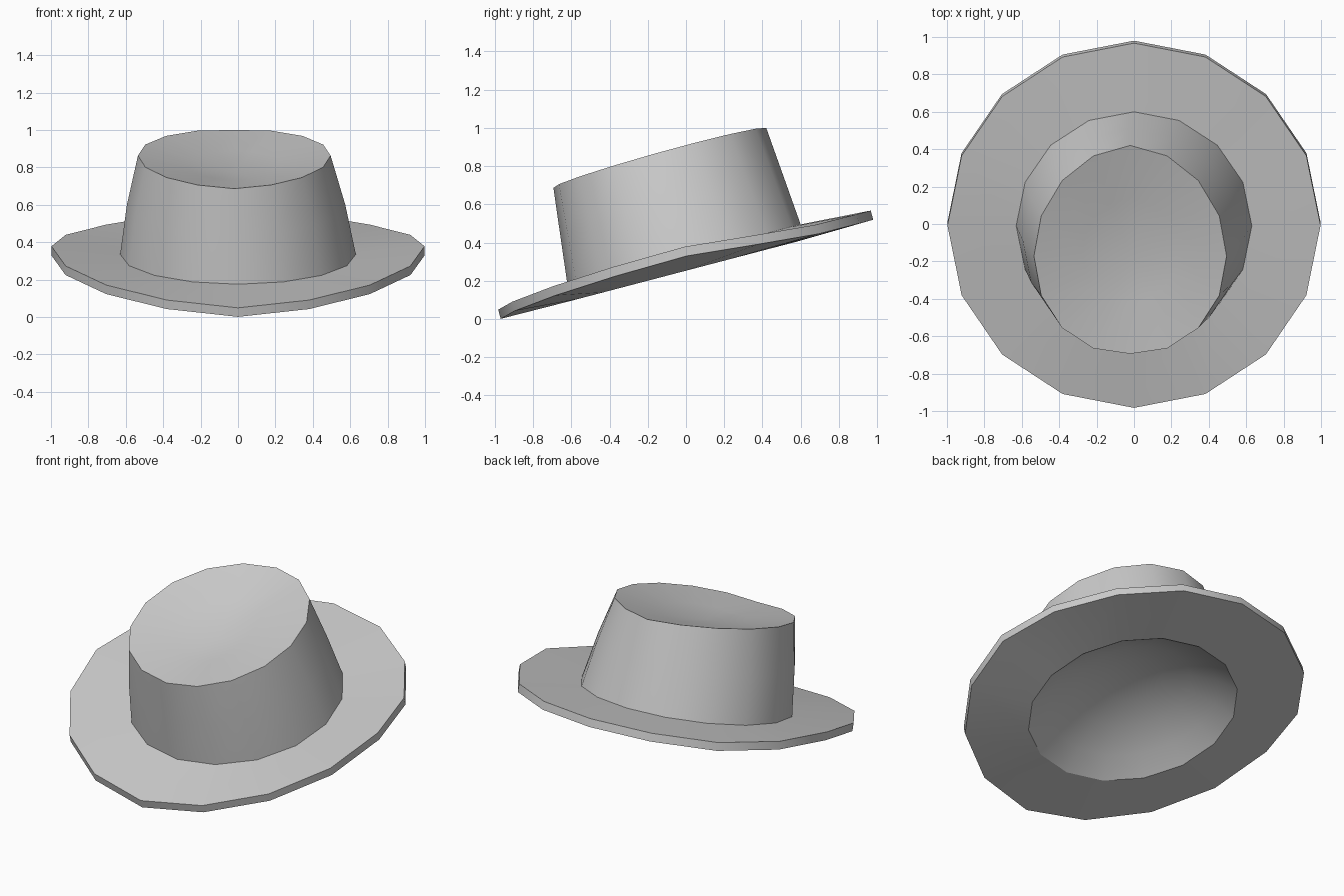
import bpy, bmesh
from math import cos, sin, pi, radians

cube = bpy.data.objects.get("Cube")
if cube:
    bpy.data.objects.remove(cube, do_unlink=True)

SIDES = 16
ANGLES = [2 * pi * i / SIDES for i in range(SIDES)]

felt = bpy.data.materials.new("grey felt")
felt.use_nodes = True
GREY = (0.6, 0.6, 0.6, 1)
felt.diffuse_color = GREY
felt.node_tree.nodes["Principled BSDF"].inputs["Base Color"].default_value = GREY


def brim_edge(z, shift):
    """Outer ring: tilted, with the sides curled up more towards the front."""
    ring = []
    for a in ANGLES:
        x, y = cos(a), 0.975 * sin(a)
        side = abs(x)
        curl = 0.07 * (side ** 1.2 if y < -0.01 else side ** 10)
        ring.append((x * (1 - abs(shift) / 3), y + shift, z + 0.266 * y + curl))
    return ring


def base_ring(scale, z):
    """Tilted ring in the plane where the crown meets the brim."""
    return [(0.63 * scale * cos(a), 0.61 * scale * sin(a) - 0.01,
             z + 0.16 * scale * sin(a)) for a in ANGLES]


def top_ring(scale, drop):
    """Tilted ring of the crown top, a little higher at both sides."""
    return [(0.515 * scale * cos(a) - 0.02,
             scale * (0.557 * sin(a) - 0.035 * abs(cos(a))) - 0.137,
             0.843 + scale * (0.157 * sin(a) + 0.02 * abs(cos(a))) - drop)
            for a in ANGLES]


def middle_ring(low, high, bulge):
    """Ring halfway between two others, swelling out sideways."""
    return [((p[0] + q[0]) / 2 * bulge, (p[1] + q[1]) / 2, (p[2] + q[2]) / 2)
            for p, q in zip(low, high)]


def loft(name, rings, tip=None, inward=False):
    """Skin a stack of rings, optionally ending in a point."""
    bm = bmesh.new()
    rows = [[bm.verts.new(p) for p in ring] for ring in rings]
    for low, high in zip(rows, rows[1:]):
        for i in range(SIDES):
            j = (i + 1) % SIDES
            bm.faces.new((low[i], low[j], high[j], high[i]))
    if tip:
        point = bm.verts.new(tip)
        for i in range(SIDES):
            bm.faces.new((rows[-1][i], rows[-1][(i + 1) % SIDES], point))
    if inward:
        bmesh.ops.reverse_faces(bm, faces=bm.faces[:])
    mesh = bpy.data.meshes.new(name)
    bm.to_mesh(mesh)
    bm.free()
    mesh.materials.append(felt)
    obj = bpy.data.objects.new(name, mesh)
    bpy.context.collection.objects.link(obj)
    bpy.ops.object.select_all(action="DESELECT")
    obj.select_set(True)
    bpy.context.view_layer.objects.active = obj
    bpy.ops.object.shade_smooth_by_angle(angle=radians(30))


# Brim: underside, outer edge and top surface
loft("brim", [base_ring(0.98, 0.25), brim_edge(0.26, 0.005),
              brim_edge(0.308, -0.008), base_ring(1, 0.335)])

# Crown: slightly swelling wall and dented top
foot, rim = base_ring(1, 0.335), top_ring(1, 0)
loft("crown", [foot, middle_ring(foot, rim, 1.02), rim, top_ring(0.5, 0.035)],
     tip=(-0.02, -0.17, 0.775))

# Lining: shallow domed hollow under the crown
DOME = [(0.98, 0), (0.8, 0.08), (0.55, 0.155), (0.28, 0.2)]
loft("crown_lining", [base_ring(s, 0.25 + h) for s, h in DOME],
     tip=(0, -0.01, 0.465), inward=True)
